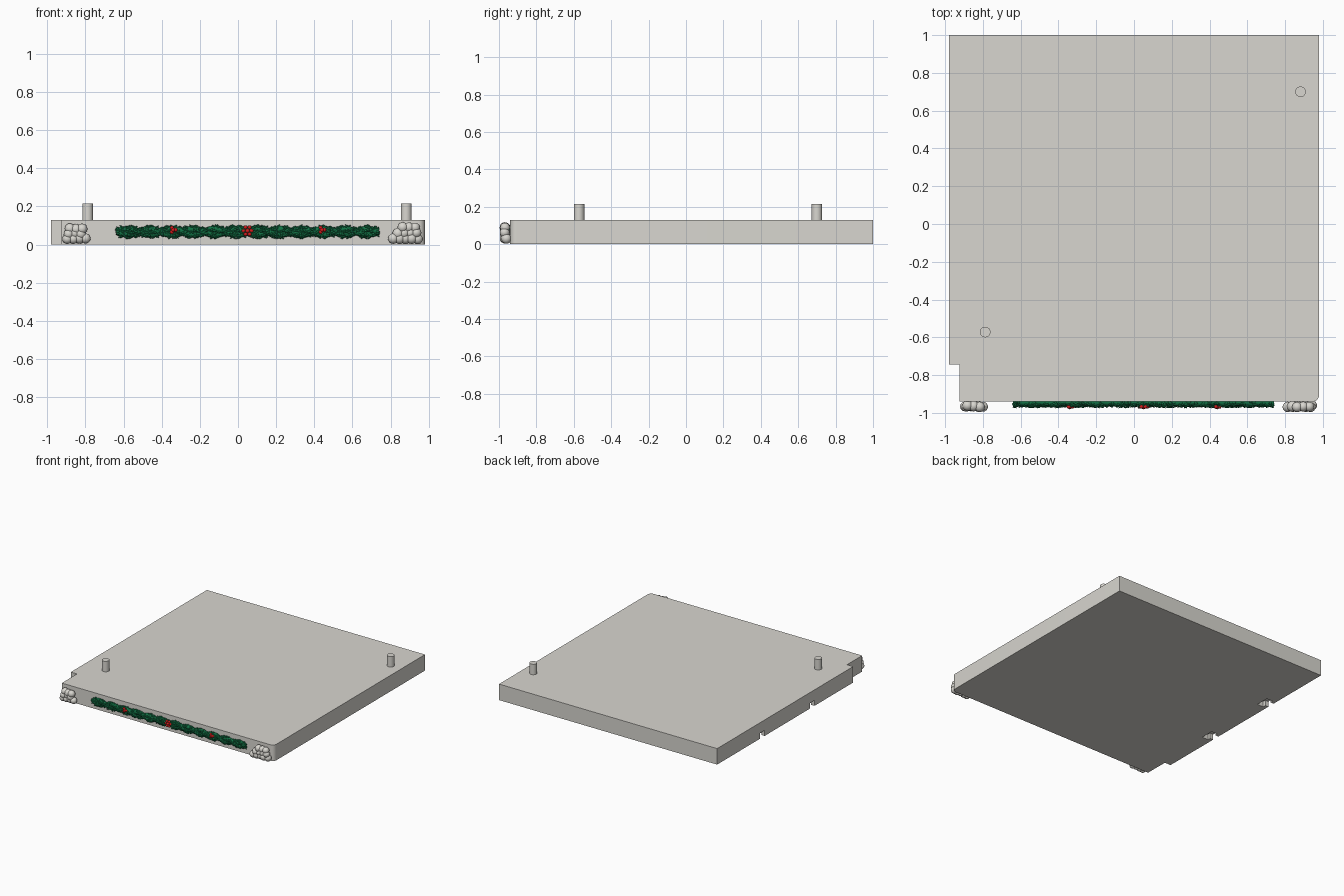
import bpy, bmesh, math, random
from mathutils import Vector, Matrix

random.seed(4)
cube = bpy.data.objects.get("Cube")
if cube:
    bpy.data.objects.remove(cube, do_unlink=True)


def material(name, rgb):
    m = bpy.data.materials.new(name)
    m.use_nodes = True
    m.diffuse_color = (*rgb, 1)
    m.node_tree.nodes["Principled BSDF"].inputs["Base Color"].default_value = (*rgb, 1)
    return m


STONE = material("warm grey", (0.69, 0.675, 0.63))
GREEN = material("pine green", (0.006, 0.17, 0.06))
RED = material("berry red", (0.65, 0.012, 0.012))


def finish(name, bm, mat, smooth=False):
    bmesh.ops.recalc_face_normals(bm, faces=bm.faces)
    mesh = bpy.data.meshes.new(name)
    bm.to_mesh(mesh)
    bm.free()
    mesh.materials.append(mat)
    ob = bpy.data.objects.new(name, mesh)
    bpy.context.collection.objects.link(ob)
    bpy.ops.object.select_all(action='DESELECT')
    ob.select_set(True)
    bpy.context.view_layer.objects.active = ob
    if smooth:
        bpy.ops.object.shade_smooth_by_angle(angle=math.radians(40))
    return ob


def prism(outline, z0, z1):
    bm = bmesh.new()
    face = bm.faces.new([bm.verts.new((x, y, z0)) for x, y in outline])
    top = bmesh.ops.extrude_face_region(bm, geom=[face])["geom"]
    verts = [v for v in top if isinstance(v, bmesh.types.BMVert)]
    bmesh.ops.translate(bm, verts=verts, vec=(0, 0, z1 - z0))
    return bm


def balls(name, spots, mat):
    """Spheres given as (centre, radius) in one mesh."""
    bm = bmesh.new()
    for centre, r in spots:
        bmesh.ops.create_uvsphere(bm, u_segments=16, v_segments=10, radius=r,
                                  matrix=Matrix.Translation(centre))
    return finish(name, bm, mat, True)


# Slab with a stepped corner and a rounded corner
W, FRONT, H, R = 0.98, -0.94, 0.13, 0.035
outline = [(-W, 1), (-W, -0.745), (-0.925, -0.745), (-0.925, FRONT)]
for i in range(9):
    a = math.radians(-90 + 90 * i / 8)
    outline.append((W - R + R * math.cos(a), FRONT + R + R * math.sin(a)))
outline.append((W, 1))
slab = finish("base_slab", prism(outline, 0, H), STONE, True)

# Clip slots under the side edge: narrow mouth, wider pocket
for y in (0.42, -0.22):
    half = [(-W - 0.02, 0.03), (-W + 0.03, 0.03), (-W + 0.03, 0.055), (-W + 0.085, 0.055)]
    shape = [(x, y + d) for x, d in half] + [(x, y - d) for x, d in reversed(half)]
    cutter = finish("slot_cutter", prism(shape, -0.02, 0.045), STONE)
    cutter.hide_render = True
    bpy.context.view_layer.objects.active = slab
    mod = slab.modifiers.new("slot", 'BOOLEAN')
    mod.operation, mod.solver, mod.object = 'DIFFERENCE', 'EXACT', cutter
    # Keep the cut ahead of the smoothing step
    bpy.ops.object.modifier_move_to_index(modifier=mod.name, index=0)
    bpy.ops.object.modifier_apply(modifier=mod.name)
    bpy.data.objects.remove(cutter, do_unlink=True)

# Alignment pegs
for side, x, y in (("right", -0.788, -0.572), ("left", 0.882, 0.70)):
    bm = bmesh.new()
    bmesh.ops.create_cone(bm, cap_ends=True, segments=32, radius1=0.028, radius2=0.028,
                          depth=0.095, matrix=Matrix.Translation((x, y, 0.1675)))
    finish(side + "_peg", bm, STONE, True)

# Pebble heaps, stacked highest towards the outer corners
for side, outer, sign, rows in (("right", -0.895, 1, (4, 3, 3)), ("left", 0.942, -1, (5, 4, 3))):
    spots = []
    for row, count in enumerate(rows):
        for i in range(count):
            r = random.uniform(0.025, 0.029)
            x = outer + sign * (i * 0.032 + row * 0.007)
            z = 0.032 + row * (0.025 if sign > 0 else 0.028) + random.uniform(-0.003, 0.003)
            spots.append(((x, random.uniform(-0.97, -0.96), z), r))
    balls(side + "_pebbles", spots, STONE)

# Garland core: two twisted strands
X0, X1, Z = -0.635, 0.735, 0.067


def strand_point(t, phase):
    a = 2 * math.pi * 6 * t + phase
    return Vector((X0 + (X1 - X0) * t, FRONT - 0.006 + 0.004 * math.cos(a), Z + 0.013 * math.sin(a)))


for n, phase in enumerate((0, math.pi)):
    curve = bpy.data.curves.new("garland_strand", 'CURVE')
    curve.dimensions = '3D'
    curve.bevel_depth, curve.bevel_resolution, curve.use_fill_caps = 0.018, 3, True
    spline = curve.splines.new('POLY')
    spline.points.add(120)
    for i, p in enumerate(spline.points):
        p.co = (*strand_point(i / 120, phase), 1)
    curve.materials.append(GREEN)
    ob = bpy.data.objects.new("garland_strand_%d" % (n + 1), curve)
    bpy.context.collection.objects.link(ob)

# One leaf shape, copied along the strands with its tip lifted outward
leaf = bmesh.new()
bmesh.ops.create_uvsphere(leaf, u_segments=6, v_segments=5, radius=0.013,
                          matrix=Matrix.Diagonal((0.5, 0.35, 1, 1)))
leaf.verts.index_update()
leaf_points = [v.co.copy() for v in leaf.verts]
leaf_faces = [[v.index for v in f.verts] for f in leaf.faces]
leaf.free()

bm = bmesh.new()
for phase in (0, math.pi):
    for i in range(450):
        p = strand_point(random.random(), phase)
        a = random.uniform(0, 2 * math.pi)
        out = Vector((0, -abs(math.cos(a)), math.sin(a)))
        d = (out * 0.6 + Vector((random.choice((-1, 1)), 0, 0))).normalized()
        turn = Matrix((out.cross(d).normalized(), out, d)).transposed()
        verts = [bm.verts.new(p + out * 0.018 + turn @ co) for co in leaf_points]
        for face in leaf_faces:
            bm.faces.new([verts[k] for k in face]).smooth = True
finish("garland_leaves", bm, GREEN)

# Berry clusters
for name, x, z, count, ring in (("right", -0.34, 0.077, 3, 0.013), ("middle", 0.05, 0.072, 6, 0.021),
                                ("left", 0.44, 0.077, 3, 0.013)):
    spots = [((x, FRONT - 0.030, z), 0.011)]
    for i in range(count):
        a = 2 * math.pi * i / count
        spots.append(((x + ring * math.cos(a), FRONT - 0.028, z + ring * math.sin(a)), 0.010))
    balls(name + "_berries", spots, RED)
